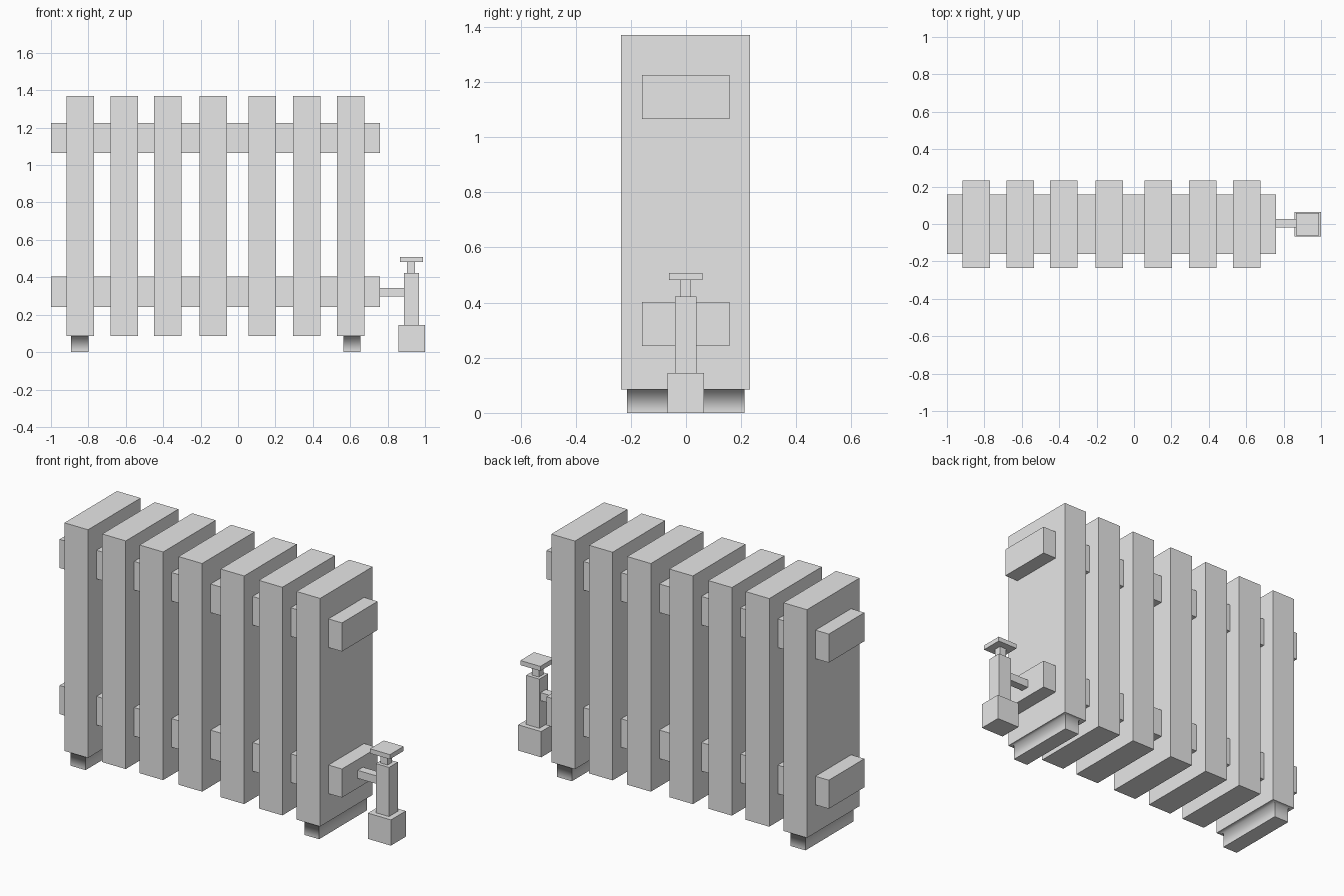
import bpy
import bmesh

cube = bpy.data.objects.get("Cube")
if cube:
    bpy.data.objects.remove(cube, do_unlink=True)

# One painted-metal colour for everything
metal = bpy.data.materials.new("light_grey_metal")
metal.use_nodes = True
metal.diffuse_color = (0.8, 0.8, 0.8, 1)
metal.node_tree.nodes["Principled BSDF"].inputs["Base Color"].default_value = (0.8, 0.8, 0.8, 1)


def box(name, x, y, z, edit=None):
    """Box from (min, max) ranges; edit may alter the bmesh before it is stored."""
    bm = bmesh.new()
    bmesh.ops.create_cube(bm, size=1)
    for v in bm.verts:
        v.co = [r[0] if c < 0 else r[1] for c, r in zip(v.co, (x, y, z))]
    if edit:
        edit(bm)
    mesh = bpy.data.meshes.new(name)
    bm.to_mesh(mesh)
    bm.free()
    mesh.materials.append(metal)
    obj = bpy.data.objects.new(name, mesh)
    bpy.context.collection.objects.link(obj)
    return obj


def add_foot(x, y):
    """Inset the underside and extrude it to the floor, with a soft joint."""
    def edit(bm):
        base = min(bm.faces, key=lambda f: f.calc_center_median().z)
        bmesh.ops.inset_region(bm, faces=[base], thickness=0.02)
        for v in base.verts:
            mid = base.calc_center_median()
            break
        for v in base.verts:
            v.co.x = x[0] if v.co.x < mid.x else x[1]
            v.co.y = y[0] if v.co.y < mid.y else y[1]
        rim = list(base.edges)
        made = bmesh.ops.extrude_discrete_faces(bm, faces=[base])["faces"][0]
        for v in made.verts:
            v.co.z = 0
        bmesh.ops.recalc_face_normals(bm, faces=bm.faces)
        for e in bm.edges:
            e.smooth = False
        for e in bm.edges:
            zs = [v.co.z for v in e.verts]
            inner = all(x[0] - 0.001 < v.co.x < x[1] + 0.001 for v in e.verts)
            if inner and 0.01 < max(zs) < 0.1 and min(zs) > 0.01:
                e.smooth = True
        for f in bm.faces:
            f.smooth = True
    return edit


# Columns, with feet under the two outer ones
depth = (-0.235, 0.233)
foot_depth = (-0.214, 0.212)
feet = {0: (-0.893, -0.80), 6: (0.563, 0.655)}
for i, x in enumerate((-0.917, -0.682, -0.449, -0.206, 0.056, 0.294, 0.529)):
    edit = add_foot(feet[i], foot_depth) if i in feet else None
    box(f"column_{i + 1}", (x, x + 0.147), depth, (0.085, 1.37), edit)

# Horizontal water rails
for name, z in (("lower_rail", 0.242), ("upper_rail", 1.065)):
    box(name, (-1.0, 0.76), (-0.16, 0.157), (z, z + 0.161))

# Valve beside the radiator
box("valve_pipe", (0.75, 0.9), (-0.02, 0.027), (0.297, 0.342))
box("valve_base", (0.857, 1.0), (-0.067, 0.065), (0, 0.145))
box("valve_body", (0.887, 0.969), (-0.04, 0.038), (0.145, 0.422))
box("valve_stem", (0.904, 0.947), (-0.021, 0.019), (0.422, 0.482))
box("valve_handle", (0.866, 0.99), (-0.062, 0.06), (0.482, 0.508))
